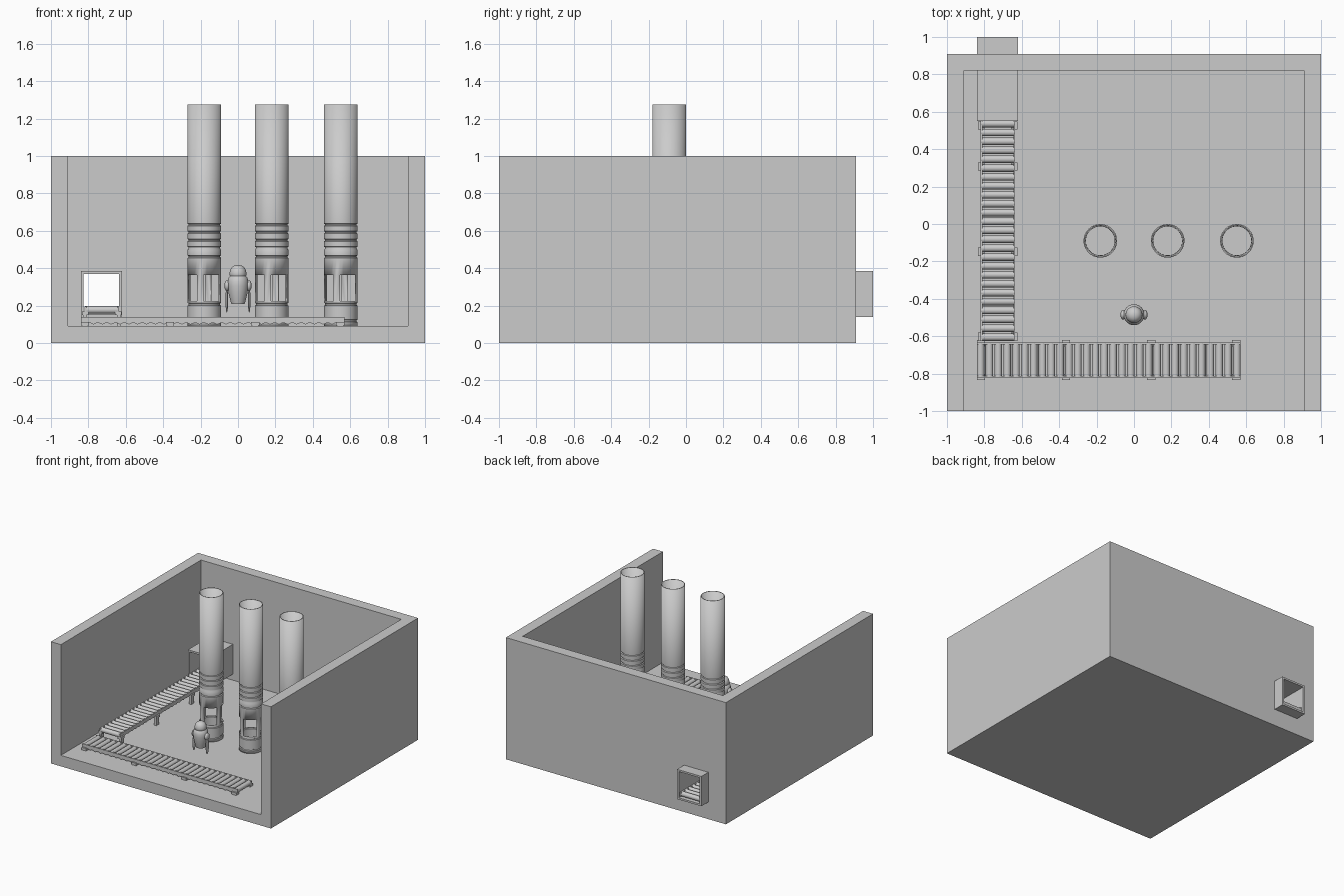
import bpy, bmesh, math
from mathutils import Matrix, Vector

if "Cube" in bpy.data.objects:
    bpy.data.objects.remove(bpy.data.objects["Cube"])


def finish(name, bm, smooth=False):
    bmesh.ops.recalc_face_normals(bm, faces=bm.faces)
    me = bpy.data.meshes.new(name)
    bm.to_mesh(me)
    bm.free()
    ob = bpy.data.objects.new(name, me)
    bpy.context.collection.objects.link(ob)
    if smooth:
        bpy.ops.object.select_all(action='DESELECT')
        ob.select_set(True)
        bpy.context.view_layer.objects.active = ob
        bpy.ops.object.shade_smooth_by_angle(angle=math.radians(35))
    return ob


def add_box(bm, x0, x1, y0, y1, z0, z1):
    c = Vector(((x0 + x1) / 2, (y0 + y1) / 2, (z0 + z1) / 2))
    m = Matrix.Translation(c) @ Matrix.Diagonal((x1 - x0, y1 - y0, z1 - z0, 1))
    bmesh.ops.create_cube(bm, size=1, matrix=m)


def box(name, *dims):
    bm = bmesh.new()
    add_box(bm, *dims)
    return finish(name, bm)


def cut(ob, cutter):
    mod = ob.modifiers.new("cut", 'BOOLEAN')
    mod.operation, mod.solver, mod.object = 'DIFFERENCE', 'EXACT', cutter
    cutter.hide_render = True
    cutter.hide_viewport = True


def lathe(bm, profile, centre, steps, start=0.0, skip=lambda ring, seg: False):
    rings = []
    for r, z in profile:
        rings.append([bm.verts.new((centre[0] + r * math.cos(start + 2 * math.pi * i / steps),
                                    centre[1] + r * math.sin(start + 2 * math.pi * i / steps), z))
                      for i in range(steps)])
    for k in range(len(rings) - 1):
        for i in range(steps):
            if not skip(k, i):
                j = (i + 1) % steps
                bm.faces.new((rings[k][i], rings[k][j], rings[k + 1][j], rings[k + 1][i]))
    return rings


# room shell, open at the front and top, with a hatch hole in the back wall
room = box("room_shell", -1, 1, -1, 0.91, 0, 1)
cut(room, box("room_cutter", -0.91, 0.91, -1.2, 0.82, 0.09, 1.2))
cut(room, box("hatch_cutter", -0.825, -0.635, 0.7, 1.1, 0.157, 0.37))

# hatch tunnel through the back wall
tunnel = box("hatch_tunnel", -0.84, -0.62, 0.55, 1.0, 0.14, 0.385)
cut(tunnel, box("tunnel_cutter", -0.825, -0.635, 0.4, 1.1, 0.155, 0.37))


# roller conveyor, built along local x and then turned into place
def conveyor(name, length, width, zc, legs, place):
    r, h = 0.02, width / 2
    n = round(length / 0.0475)
    pitch = (length - 2 * r) / (n - 1)
    bm = bmesh.new()
    for i in range(n):
        m = Matrix.Translation((r + i * pitch, 0, zc)) @ Matrix.Rotation(math.pi / 2, 4, 'X')
        bmesh.ops.create_cone(bm, cap_ends=True, segments=16, radius1=r, radius2=r,
                              depth=width - 0.008, matrix=m)
    bm.transform(place)
    finish(name + "_rollers", bm, True)
    bm = bmesh.new()
    for s in (-1, 1):
        y0, y1 = sorted((s * h, s * (h - 0.01)))
        add_box(bm, 0, length, y0, y1, zc - 0.012, zc + 0.018)
    bm.transform(place)
    finish(name + "_rails", bm)
    bm = bmesh.new()
    for x in legs:
        for s in (-1, 1):
            y0, y1 = sorted((s * (h + 0.012), s * (h - 0.022)))
            add_box(bm, x - 0.022, x + 0.022, y0, y1, zc - 0.027, zc - 0.007)
            y0, y1 = sorted((s * (h + 0.008), s * (h - 0.012)))
            add_box(bm, x - 0.017, x + 0.017, y0, y1, 0.09, zc - 0.02)
    bm.transform(place)
    finish(name + "_legs", bm)


conveyor("front_conveyor", 1.41, 0.19, 0.12, (0.022, 0.477, 0.932, 1.387),
         Matrix.Translation((-0.84, -0.728, 0)))
conveyor("side_conveyor", 1.61, 0.186, 0.177, (0.022, 0.477, 0.932, 1.152),
         Matrix.Translation((-0.728, -0.625, 0)) @ Matrix.Rotation(math.pi / 2, 4, 'Z'))

# tall hollow pipes: grooved profile, four openings between narrow posts
R, G = 0.09, 0.084
pipe_profile = [(R, 0.09), (R, 0.112), (G, 0.115), (G, 0.122), (R, 0.125), (R, 0.2),
                (G, 0.203), (G, 0.212), (R, 0.215), (R, 0.225), (R, 0.365), (R, 0.455)]
for z in (0.46, 0.507, 0.548, 0.59):
    pipe_profile += [(G, z), (G, z + 0.006), (R, z + 0.008), (R, z + 0.037)]
pipe_profile += [(G, 0.63), (G, 0.636), (R, 0.638), (R, 1.275)]
for k, x in enumerate((-0.18, 0.18, 0.55)):
    bm = bmesh.new()
    lathe(bm, pipe_profile, (x, -0.09), 32, math.radians(-93),
          lambda ring, seg: ring == 9 and seg % 8 < 6)
    pipe = finish(f"pipe_{k + 1}", bm, True)
    mod = pipe.modifiers.new("wall", 'SOLIDIFY')
    mod.thickness, mod.offset = 0.007, -1

# small hovering robot
RY = -0.485
bm = bmesh.new()
rings = lathe(bm, [(0.028, 0.212), (0.036, 0.21), (0.043, 0.235), (0.051, 0.27), (0.056, 0.305),
                   (0.056, 0.33), (0.05, 0.35), (0.036, 0.365), (0.02, 0.37)], (0, RY), 32)
bm.faces.new(rings[0])
bm.faces.new(rings[-1])
finish("robot_body", bm, True)

bm = bmesh.new()
rings = lathe(bm, [(0.03, 0.346), (0.04, 0.352), (0.045, 0.362), (0.045, 0.375), (0.042, 0.39),
                   (0.034, 0.404), (0.022, 0.413), (0.008, 0.417)], (0, RY), 32)
bm.faces.new(rings[0])
bm.faces.new(rings[-1])
finish("robot_head", bm, True)

for side, s in (("left", -1), ("right", 1)):
    bm = bmesh.new()
    bmesh.ops.create_uvsphere(bm, u_segments=20, v_segments=12, radius=1, matrix=Matrix.Translation(
        (s * 0.058, RY, 0.307)) @ Matrix.Diagonal((0.015, 0.026, 0.029, 1)))
    finish(side + "_shoulder", bm, True)
    bm = bmesh.new()
    bmesh.ops.create_uvsphere(bm, u_segments=16, v_segments=16, radius=1, matrix=Matrix.Translation(
        (s * 0.06, RY, 0.23)) @ Matrix.Diagonal((0.007, 0.019, 0.067, 1)))
    finish(side + "_arm", bm, True)
